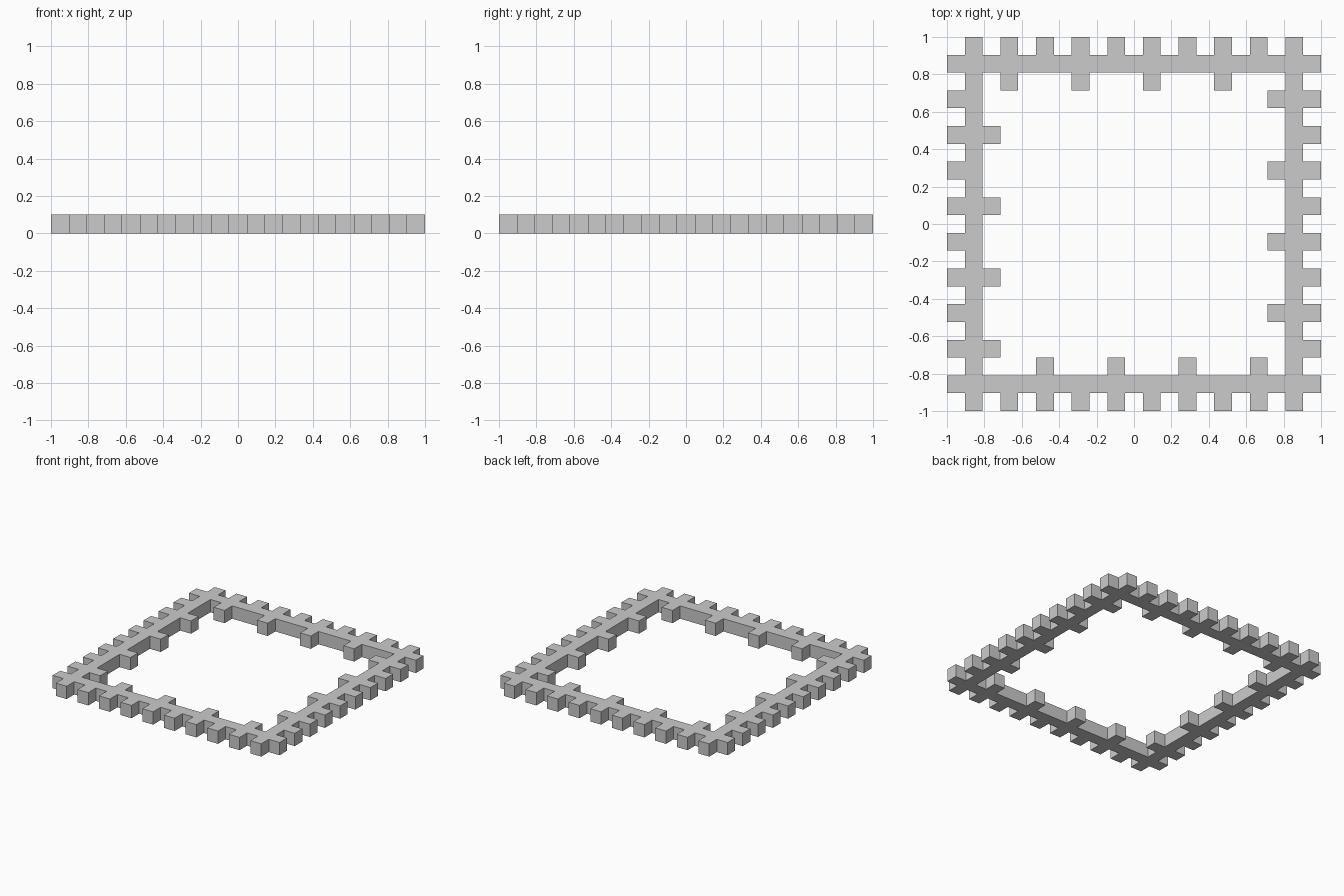
import bpy, bmesh

if "Cube" in bpy.data.objects:
    bpy.data.objects.remove(bpy.data.objects["Cube"])

N = 21                # grid cells per side
C = 2.0 / N           # cell size
H = 0.102             # thickness

# Cells of one side (top edge); the other three are quarter turns of it
side = {(i, 19) for i in range(1, 20)}             # rail
side |= {(i, 20) for i in range(1, 20, 2)}         # outer teeth
side |= {(i, 18) for i in (3, 7, 11, 15)}          # inner teeth

cells = set()
for _ in range(4):
    cells |= side
    side = {(j, N - 1 - i) for i, j in side}

# Flat plan from shared-corner squares, then raised into a solid
bm = bmesh.new()
corners = {}


def corner(i, j):
    if (i, j) not in corners:
        corners[i, j] = bm.verts.new((-1 + i * C, -1 + j * C, 0))
    return corners[i, j]


for i, j in sorted(cells):
    bm.faces.new([corner(i, j), corner(i + 1, j),
                  corner(i + 1, j + 1), corner(i, j + 1)])

raised = bmesh.ops.extrude_face_region(bm, geom=bm.faces[:], use_keep_orig=True)
top = [g for g in raised["geom"] if isinstance(g, bmesh.types.BMVert)]
bmesh.ops.translate(bm, verts=top, vec=(0, 0, H))
bmesh.ops.recalc_face_normals(bm, faces=bm.faces[:])

mesh = bpy.data.meshes.new("toothed_frame")
bm.to_mesh(mesh)
bm.free()
frame = bpy.data.objects.new("toothed_frame", mesh)
bpy.context.collection.objects.link(frame)
